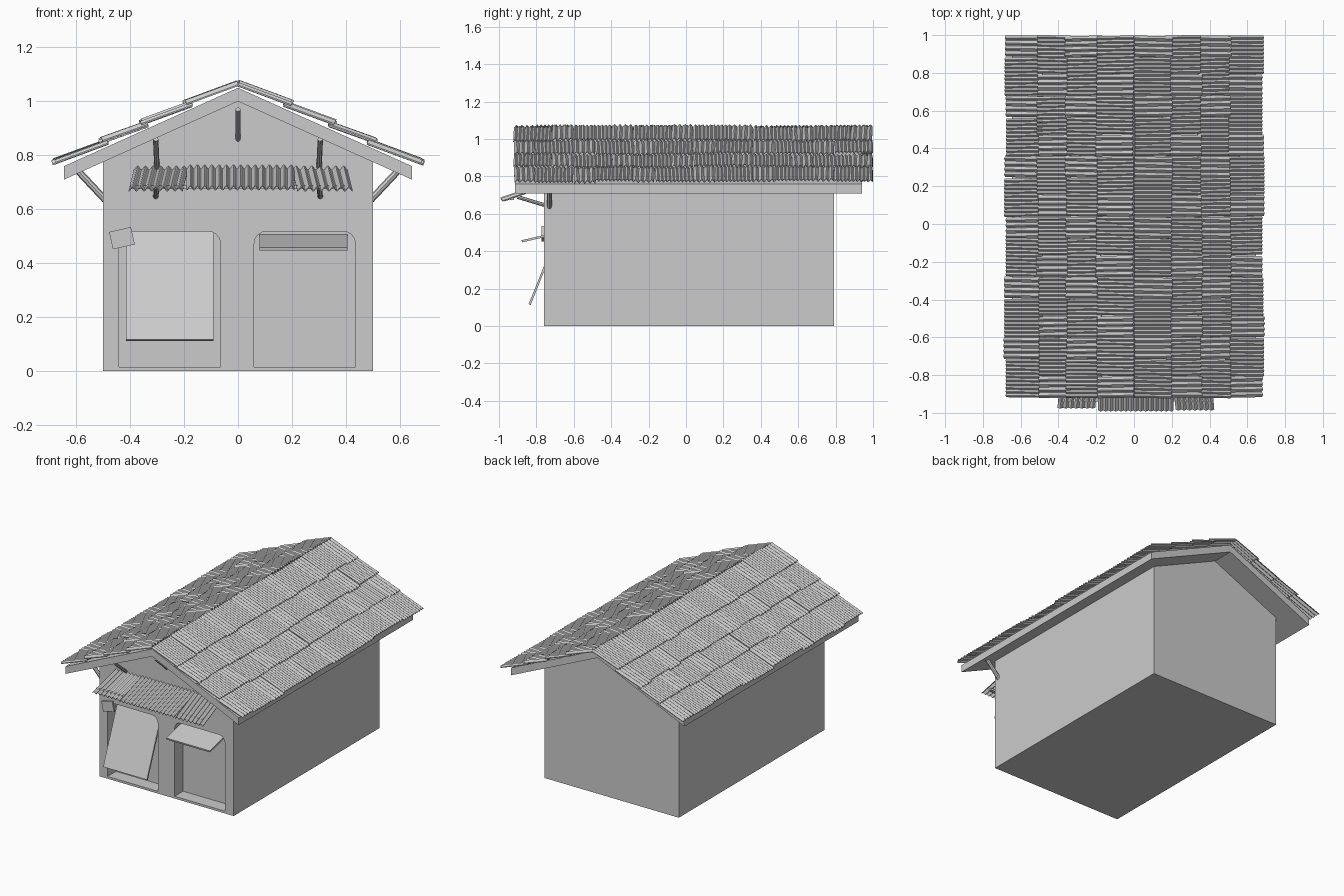
import bpy, bmesh, math, random
from mathutils import Vector, Matrix

if "Cube" in bpy.data.objects:
    bpy.data.objects.remove(bpy.data.objects["Cube"])

random.seed(4)
SLOPE = 0.45            # roof fall per unit of x
FRONT, BACK = -0.76, 0.79


def finish(name, bm):
    bmesh.ops.recalc_face_normals(bm, faces=bm.faces)
    me = bpy.data.meshes.new(name)
    bm.to_mesh(me)
    bm.free()
    ob = bpy.data.objects.new(name, me)
    bpy.context.collection.objects.link(ob)
    return ob


def extrude_profile(name, pts, y0, y1):
    """Solid from an x-z outline stretched along y."""
    bm = bmesh.new()
    face = bm.faces.new([bm.verts.new((x, y0, z)) for x, z in pts])
    new = bmesh.ops.extrude_face_region(bm, geom=[face])
    verts = [g for g in new["geom"] if isinstance(g, bmesh.types.BMVert)]
    bmesh.ops.translate(bm, verts=verts, vec=(0, y1 - y0, 0))
    return finish(name, bm)


def box(name, centre, size, rot=None):
    bm = bmesh.new()
    m = Matrix.Translation(centre) @ (rot or Matrix()) @ Matrix.Diagonal((*size, 1))
    bmesh.ops.create_cube(bm, size=1, matrix=m)
    return finish(name, bm)


def strut(name, a, b, r=0.01):
    """Round stick between two points."""
    a, b = Vector(a), Vector(b)
    d = b - a
    m = Matrix.Translation((a + b) / 2) @ d.to_track_quat('Z', 'Y').to_matrix().to_4x4()
    bm = bmesh.new()
    bmesh.ops.create_cone(bm, cap_ends=True, segments=8, radius1=r, radius2=r,
                          depth=d.length, matrix=m)
    return finish(name, bm)


def corrugated(bm, start, across, down, ribs, amp, thick=0.005, segs=8):
    """Wavy sheet: 'across' spans the ribs, 'down' is their length."""
    start, across, down = Vector(start), Vector(across), Vector(down)
    n = across.cross(down).normalized()
    if n.z < 0:
        n = -n
    prev = None
    total = ribs * segs
    for i in range(total + 1):
        h = -amp * math.cos(2 * math.pi * i / segs)
        p = start + across * (i / total) + n * h
        q = [bm.verts.new(v) for v in
             (p, p + down, p + down - n * thick, p - n * thick)]
        if prev:
            for k in range(4):
                j = (k + 1) % 4
                bm.faces.new((prev[k], prev[j], q[j], q[k]))
        if i in (0, total):
            bm.faces.new(q)
        prev = q


# House body with gable
body = extrude_profile("house_body", [(-0.5, 0), (0.5, 0), (0.5, 0.79),
                                      (0, 1.015), (-0.5, 0.79)], FRONT, BACK)

# Two door recesses with rounded upper corners
for name, x0, x1 in (("left_door_cutter", -0.44, -0.065), ("right_door_cutter", 0.06, 0.435)):
    r = 0.045
    pts = [(x0, 0.015), (x1, 0.015)]
    for cx, a0 in ((x1 - r, 0), (x0 + r, 90)):
        for k in range(5):
            a = math.radians(a0 + 22.5 * k)
            pts.append((cx + r * math.cos(a), 0.518 - r + r * math.sin(a)))
    cutter = extrude_profile(name, pts, FRONT - 0.1, FRONT + 0.09)
    cutter.hide_render = True
    cutter.hide_viewport = True
    cutter.display_type = 'WIRE'
    mod = body.modifiers.new(name, 'BOOLEAN')
    mod.object = cutter
    mod.solver = 'EXACT'

# Roof slab
e = 0.645
extrude_profile("roof_slab", [(0, 1.05), (e, 1.05 - SLOPE * e), (e, 1.0 - SLOPE * e),
                              (0, 1.0), (-e, 1.0 - SLOPE * e), (-e, 1.05 - SLOPE * e)],
                -0.915, 0.94)

# Corrugated roof sheets, overlapping rows of alternating wide and narrow pieces
rows = [(0.0, 0.20), (0.17, 0.36), (0.335, 0.51), (0.48, 0.685)]
for side in (-1, 1):
    bm = bmesh.new()
    for r, (xa, xb) in enumerate(rows):
        y = -0.92
        for k in range(12):
            wide = (k + r + (side > 0)) % 2 == 1
            w = 0.205 if wide else 0.115
            ja, jb = random.uniform(0, 0.006), random.uniform(-0.008, 0.006)
            lift = random.uniform(-0.003, 0.005)
            x0, x1 = xa + ja, xb + jb
            p0 = Vector((side * x0, y, 1.069 - SLOPE * x0 + lift))
            p1 = Vector((side * x1, y + random.uniform(-.004, .004),
                         1.085 - SLOPE * x1 + lift))
            corrugated(bm, p0, (0, w - 0.002, 0), p1 - p0,
                       10 if wide else 4, 0.005 if wide else 0.007)
            y += w
    finish("roof_sheets_" + ("left" if side < 0 else "right"), bm)

# Front awning of three slightly skewed sheets
bm = bmesh.new()
for x, w, skew, ribs, dz, yf in ((-0.385, 0.20, -0.02, 7, 0.0, -0.975),
                                 (-0.19, 0.40, 0.0, 15, 0.004, -0.99),
                                 (0.20, 0.205, 0.02, 7, 0.0, -0.985)):
    corrugated(bm, (x, FRONT + 0.01, 0.757 + dz), (w, 0, 0),
               (skew, yf - FRONT - 0.01, -0.08), ribs, 0.007)
finish("awning_sheets", bm)
box("awning_batten", (0.0, -0.93, 0.682), (0.80, 0.02, 0.014))

# Stick braces: awning, gable overhang and eaves
for s in (-1, 1):
    tag = "left" if s < 0 else "right"
    strut("awning_brace_" + tag, (s * 0.30, -0.90, 0.69), (s * 0.305, FRONT + 0.01, 0.645))
    strut("gable_brace_" + tag, (s * 0.305, -0.88, 0.86), (s * 0.30, FRONT + 0.01, 0.75))
    strut("eave_brace_" + tag, (s * 0.595, -0.73, 0.745), (s * 0.492, -0.73, 0.635), 0.013)
strut("gable_brace_centre", (0, -0.88, 0.97), (0, FRONT + 0.01, 0.855))


# Door panels: left leans outward, right is swung up like a flap
def panel(name, xa, xb, low, high):
    (y0, z0), (y1, z1) = low, high
    ang = math.atan2(z1 - z0, y1 - y0)
    return box(name, ((xa + xb) / 2, (y0 + y1) / 2, (z0 + z1) / 2),
               (xb - xa, math.hypot(y1 - y0, z1 - z0), 0.012),
               Matrix.Rotation(ang, 4, 'X'))


panel("left_door_panel", -0.415, -0.09, (-0.836, 0.115), (-0.675, 0.515))
panel("right_door_flap", 0.08, 0.405, (-0.878, 0.453), (-0.665, 0.502))

# Small crooked plaque beside the left door
box("wall_plaque", (-0.43, -0.766, 0.493), (0.083, 0.012, 0.066),
    Matrix.Rotation(-0.22, 4, 'Y'))
